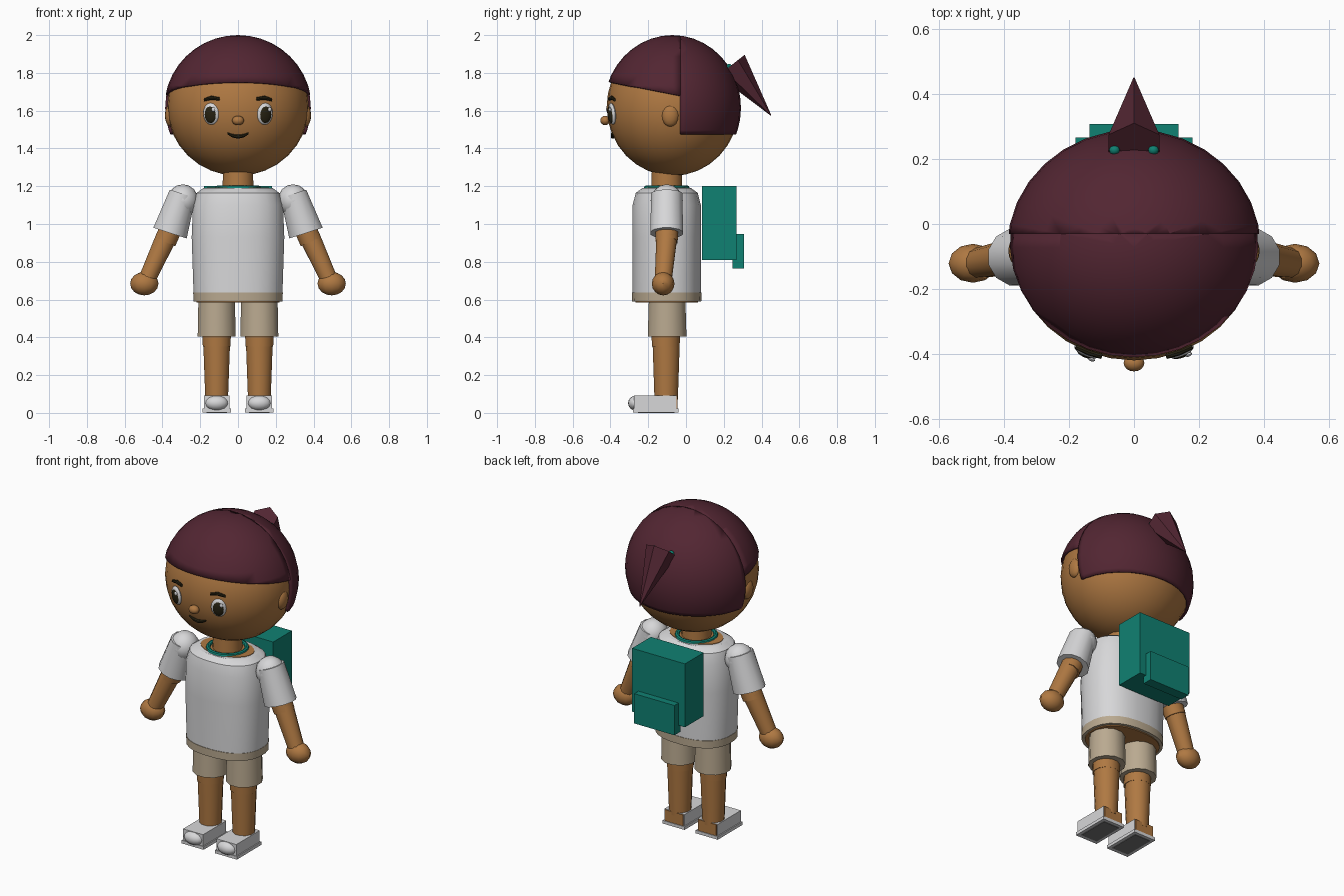
import bpy, bmesh, math
from mathutils import Vector, Matrix

if "Cube" in bpy.data.objects:
    bpy.data.objects.remove(bpy.data.objects["Cube"])

parts = []


def material(name, r, g, b):
    m = bpy.data.materials.new(name)
    m.use_nodes = True
    m.diffuse_color = (r, g, b, 1)
    m.node_tree.nodes["Principled BSDF"].inputs["Base Color"].default_value = (r, g, b, 1)
    return m


SKIN = material("warm_skin", .43, .19, .055)
HAIR = material("plum_hair", .085, .019, .032)
TEAL = material("teal", .005, .22, .17)
WHITE = material("white_cloth", .68, .68, .69)
BEIGE = material("beige_shorts", .49, .40, .28)
DARK = material("dark_brown", .02, .016, .006)
GREY = material("sole_grey", .18, .18, .18)


def finish(name, bm, *mats):
    bmesh.ops.recalc_face_normals(bm, faces=bm.faces)
    me = bpy.data.meshes.new(name)
    bm.to_mesh(me)
    bm.free()
    for m in mats:
        me.materials.append(m)
    ob = bpy.data.objects.new(name, me)
    bpy.context.collection.objects.link(ob)
    parts.append(ob)
    return ob


def ball(name, mat, centre, radii, facing=None, segs=16):
    """Ellipsoid whose local z may be turned to a direction."""
    bm = bmesh.new()
    bmesh.ops.create_uvsphere(bm, u_segments=segs, v_segments=max(8, segs // 2), radius=1)
    turn = Matrix()
    if facing is not None:
        turn = facing.to_track_quat('Z', 'Y').to_matrix().to_4x4()
    bm.transform(Matrix.Translation(centre) @ turn @ Matrix.Diagonal((*radii, 1)))
    return finish(name, bm, mat)


def box(name, low, high, *mats):
    bm = bmesh.new()
    bmesh.ops.create_cube(bm, size=1)
    low, high = Vector(low), Vector(high)
    bm.transform(Matrix.Translation((low + high) / 2) @ Matrix.Diagonal((*(high - low), 1)))
    return finish(name, bm, *mats)


def loft(name, mat, rings, sides=16, square=1.0):
    """Skin a stack of (centre, rx, ry) rings, squared off by a power."""
    bm = bmesh.new()
    axis = Vector(rings[-1][0]) - Vector(rings[0][0])
    turn = Vector((0, 0, 1)).rotation_difference(axis).to_matrix()
    loops = []
    for centre, rx, ry in rings:
        loop = []
        for i in range(sides):
            a = math.tau * (i + .5) / sides
            c, s = math.cos(a), math.sin(a)
            p = Vector((math.copysign(abs(c) ** square, c) * rx,
                        math.copysign(abs(s) ** square, s) * ry, 0))
            loop.append(bm.verts.new(Vector(centre) + turn @ p))
        loops.append(loop)
    for a, b in zip(loops, loops[1:]):
        for i in range(sides):
            j = (i + 1) % sides
            bm.faces.new((a[i], a[j], b[j], b[i]))
    bm.faces.new(loops[0])
    bm.faces.new(loops[-1])
    return finish(name, bm, mat)


def upright(name, mat, x, y, rings, sides=16, square=1.0):
    return loft(name, mat, [((x, y, z), rx, ry) for z, rx, ry in rings], sides, square)


# Head
HEAD, HEAD_R = Vector((0, -.07, 1.62)), Vector((.375, .35, .365))
ball("head", SKIN, HEAD, HEAD_R, segs=32)


def on_face(x, z, lift=0):
    """Point on the front of the head and its outward direction."""
    dx, dz = x / HEAD_R.x, (z - HEAD.z) / HEAD_R.z
    dy = -math.sqrt(1 - dx * dx - dz * dz)
    n = Vector((dx / HEAD_R.x, dy / HEAD_R.y, dz / HEAD_R.z)).normalized()
    return Vector((x, HEAD.y + dy * HEAD_R.y, z)) + n * lift, n


def stroke(name, points, radius):
    """Thin dark line lying on the face."""
    rings = [(on_face(x, z, .002)[0], radius * t, radius * t) for x, z, t in points]
    return loft(name, DARK, rings, 8)


# Face details
for side, s in (("left", 1), ("right", -1)):
    x = .143 * s
    p, n = on_face(x, 1.583)
    ball(side + "_eye_white", WHITE, p, (.044, .058, .016), n)
    p, n = on_face(x, 1.58, .008)
    ball(side + "_iris", DARK, p, (.033, .046, .013), n)
    p, n = on_face(x + .018, 1.607, .018)
    ball(side + "_eye_glint", WHITE, p, (.011, .012, .006), n, 8)
    stroke(side + "_eyebrow", [(s * .098, 1.662, .8), (s * .14, 1.668, 1), (s * .178, 1.657, .7)], .011)
    ball(side + "_ear", SKIN, (.357 * s, -.083, 1.575), (.03, .046, .06))
ball("nose", SKIN, (0, -.428, 1.548), (.032, .026, .025))
stroke("mouth", [(-.055, 1.48, .5), (-.03, 1.468, .9), (0, 1.463, 1), (.03, 1.468, .9), (.055, 1.48, .5)], .011)


# Hair cap, with a sloping fringe and a longer square-cut back
def hair_piece(name, cuts):
    bm = bmesh.new()
    bmesh.ops.create_uvsphere(bm, u_segments=32, v_segments=20, radius=1)
    bm.transform(Matrix.Translation((0, -.072, 1.615)) @ Matrix.Diagonal((.39, .363, .385, 1)))
    for co, no in cuts:
        bmesh.ops.bisect_plane(bm, geom=bm.verts[:] + bm.edges[:] + bm.faces[:],
                               plane_co=co, plane_no=no, clear_inner=True)
    ob = finish(name, bm, HAIR)
    mod = ob.modifiers.new("thickness", 'SOLIDIFY')
    mod.thickness, mod.offset = .02, -1


hair_piece("hair_front", [((0, -.03, 1.68), (0, -1, 0)), ((0, -.03, 1.68), (0, .19, 1))])
hair_piece("hair_back", [((0, -.03, 1.68), (0, 1, 0)), ((0, 0, 1.475), (0, 0, 1))])

# Ponytail and its tie
loft("ponytail", HAIR, [((0, .24, 1.84), .09, .09), ((0, .45, 1.575), .002, .002)], 6)
for side, s in (("left", 1), ("right", -1)):
    ball(side + "_hair_tie", TEAL, (.06 * s, .228, 1.832), (.017, .016, .016), segs=8)

# Torso
Y = -.102
upright("neck", SKIN, 0, Y, [(1.15, .085, .085), (1.3, .08, .08)])
upright("shirt", WHITE, 0, Y, [(.635, .237, .182), (.93, .247, .183), (1.1, .24, .182),
                               (1.165, .22, .165), (1.19, .185, .13)], 24, .85)
upright("chest_skin", SKIN, 0, Y, [(1.18, .165, .112), (1.193, .165, .112)], 24)
upright("shorts_waist", BEIGE, 0, Y, [(.59, .237, .184), (.637, .239, .185)], 24, .85)
upright("hips", SKIN, 0, Y, [(.584, .22, .166), (.6, .22, .166)], 24, .85)

# Collar ring
bm = bmesh.new()
ring = bmesh.ops.create_circle(bm, segments=8, radius=.014)["verts"]
bm.transform(Matrix.Translation((.108, Y, 1.19)) @ Matrix.Rotation(math.pi / 2, 4, 'X'))
bmesh.ops.spin(bm, geom=bm.verts[:] + bm.edges[:], cent=(0, Y, 0), axis=(0, 0, 1),
               angle=math.tau, steps=20, use_merge=True)
finish("collar", bm, TEAL)

# Arms and legs
for side, s in (("left", 1), ("right", -1)):
    ball(side + "_shoulder", WHITE, (.292 * s, Y, 1.125), (.082, .085, .085))
    loft(side + "_sleeve", WHITE, [((.36 * s, Y, .952), .096, .09), ((.293 * s, Y, 1.16), .074, .085)], 12)
    loft(side + "_upper_arm", SKIN, [((.386 * s, Y, .905), .06, .06), ((.35 * s, Y, .99), .062, .062)], 12)
    loft(side + "_forearm", SKIN, [((.485 * s, -.121, .70), .046, .046), ((.38 * s, Y, .93), .057, .057)], 12)
    ball(side + "_hand", SKIN, (.496 * s, -.121, .684), (.075, .06, .062), segs=12)

    x = .113 * s
    upright(side + "_shorts_leg", BEIGE, x, -.1, [(.405, .104, .106), (.6, .1, .1)], 12)
    upright(side + "_thigh", SKIN, x, -.107, [(.352, .076, .076), (.42, .078, .078)], 12)
    upright(side + "_shin", SKIN, x, -.105, [(.07, .062, .064), (.36, .073, .074)], 12)

    # Shoe, its sole and the bare heel
    box(side + "_shoe", (x - .068, -.275, .018), (x + .068, -.05, .092), WHITE)
    box(side + "_shoe_sole", (x - .075, -.28, .003), (x + .075, -.04, .022), WHITE)
    box(side + "_sole_tread", (x - .055, -.255, 0), (x + .055, -.06, .004), GREY)
    box(side + "_heel", (x - .062, -.1, .022), (x + .062, -.044, .09), SKIN)
    ball(side + "_toe_cap", WHITE, (x, -.265, .052), (.062, .042, .04))

# Backpack
box("backpack", (-.18, .085, .81), (.18, .267, 1.2), TEAL)
box("backpack_pocket", (-.137, .247, .765), (.137, .308, .948), TEAL)

# Smooth rounded surfaces, keep creases
bpy.ops.object.select_all(action='DESELECT')
for ob in parts:
    ob.select_set(True)
bpy.context.view_layer.objects.active = parts[0]
bpy.ops.object.shade_smooth_by_angle(angle=math.radians(35))
